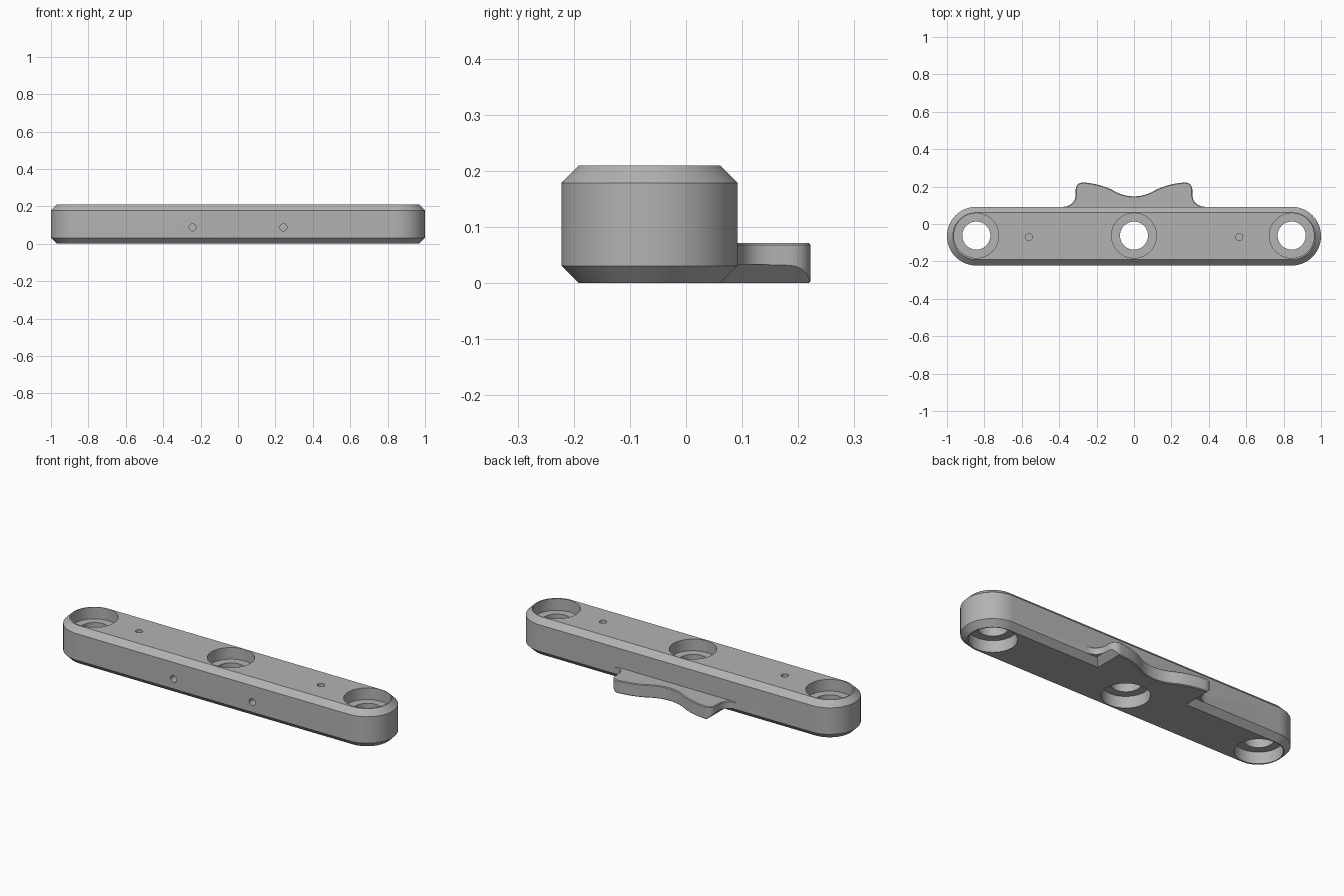
import bpy, bmesh, math
from mathutils import Vector, Matrix
from mathutils.geometry import interpolate_bezier

cube = bpy.data.objects.get("Cube")
if cube:
    bpy.data.objects.remove(cube, do_unlink=True)

# Main dimensions
HEIGHT, RADIUS, MID_Y, END_X = 0.21, 0.157, -0.065, 0.843

grey = bpy.data.materials.new("plain grey")
grey.use_nodes = True
colour = (0.45, 0.45, 0.45, 1)
grey.diffuse_color = colour
grey.node_tree.nodes["Principled BSDF"].inputs["Base Color"].default_value = colour


def prism(name, outline, low, high, chamfer=0, matrix=None):
    """Extrude an outline upward, optionally chamfering its rims."""
    bm = bmesh.new()
    base = bm.faces.new([bm.verts.new((x, y, low)) for x, y in outline])
    top = bmesh.ops.extrude_face_region(bm, geom=[base], use_keep_orig=True)
    verts = [v for v in top["geom"] if isinstance(v, bmesh.types.BMVert)]
    bmesh.ops.translate(bm, verts=verts, vec=(0, 0, high - low))
    bmesh.ops.recalc_face_normals(bm, faces=bm.faces)
    if chamfer:
        rims = [e for e in bm.edges if abs(e.verts[0].co.z - e.verts[1].co.z) < 1e-5]
        bmesh.ops.bevel(bm, geom=rims, offset=chamfer, offset_type='OFFSET',
                        segments=1, profile=0.5, affect='EDGES', clamp_overlap=False)
    if matrix:
        bm.transform(matrix)
    bmesh.ops.recalc_face_normals(bm, faces=bm.faces)
    mesh = bpy.data.meshes.new(name)
    bm.to_mesh(mesh)
    bm.free()
    mesh.materials.append(grey)
    obj = bpy.data.objects.new(name, mesh)
    bpy.context.collection.objects.link(obj)
    return obj


def arc(cx, cy, r, start, end, steps):
    angles = [math.radians(start + (end - start) * i / steps) for i in range(steps + 1)]
    return [(cx + r * math.cos(a), cy + r * math.sin(a)) for a in angles]


def cylinder(x, y, r, low, high, matrix=None, sides=48):
    return prism("cutter", arc(x, y, r, 0, 360, sides)[:-1], low, high, matrix=matrix)


def combine(obj, other, operation):
    mod = obj.modifiers.new(operation.lower(), 'BOOLEAN')
    mod.operation, mod.object, mod.solver = operation, other, 'EXACT'
    bpy.context.view_layer.objects.active = obj
    bpy.ops.object.modifier_apply(modifier=mod.name)
    bpy.data.objects.remove(other, do_unlink=True)


# Round-ended bar
bar = prism("mounting_bar",
            arc(END_X, MID_Y, RADIUS, -90, 90, 32) + arc(-END_X, MID_Y, RADIUS, 90, 270, 32),
            0, HEIGHT, 0.031)

# Rear wing: flared root, rounded tip and a shallow valley, mirrored
segments = [
    ((.38, .092), (.335, .095), (.312, .12), (.312, .16)),
    ((.312, .18), (.312, .207), (.295, .224), (.268, .222)),
    ((.268, .222), (.21, .217), (.15, .203), (.10, .173)),
    ((.10, .173), (.06, .153), (.03, .148), (0, .148)),
]
half = [(.38, 0)]
for seg in segments:
    for p in interpolate_bezier(*[Vector(c) for c in seg], 12):
        if (Vector(half[-1]) - p.to_2d()).length > 1e-4:
            half.append((p.x, p.y))
outline = half + [(-x, y) for x, y in reversed(half[:-1])]
wing = prism("rear_wing", outline, 0, 0.072, 0.004)

# Sloped undersides at the wing's flanks
lay_back = Matrix.Rotation(math.pi / 2, 4, 'X')
for side in (-1, 1):
    wedge = [(.27, -.01), (.313, .033), (.45, .033), (.45, -.01)]
    combine(wing, prism("cutter", [(x * side, z) for x, z in wedge], -.3, .1,
                        matrix=lay_back), 'DIFFERENCE')
combine(bar, wing, 'UNION')

# Bolt holes, counterbored from both faces
for x in (-END_X, 0, END_X):
    for r, low, high in ((.075, -.1, .3), (.12, HEIGHT - .065, .3), (.12, -.1, .065)):
        combine(bar, cylinder(x, MID_Y + .003, r, low, high), 'DIFFERENCE')

# Small pin holes in the top and front
for side in (-1, 1):
    combine(bar, cylinder(side * .562, -.07, .019, .1, .3, sides=24), 'DIFFERENCE')
    combine(bar, cylinder(side * .243, .087, .019, .12, .3, lay_back, 24), 'DIFFERENCE')

bpy.ops.object.select_all(action='DESELECT')
bar.select_set(True)
bpy.context.view_layer.objects.active = bar
bpy.ops.object.shade_smooth_by_angle(angle=math.radians(25))
